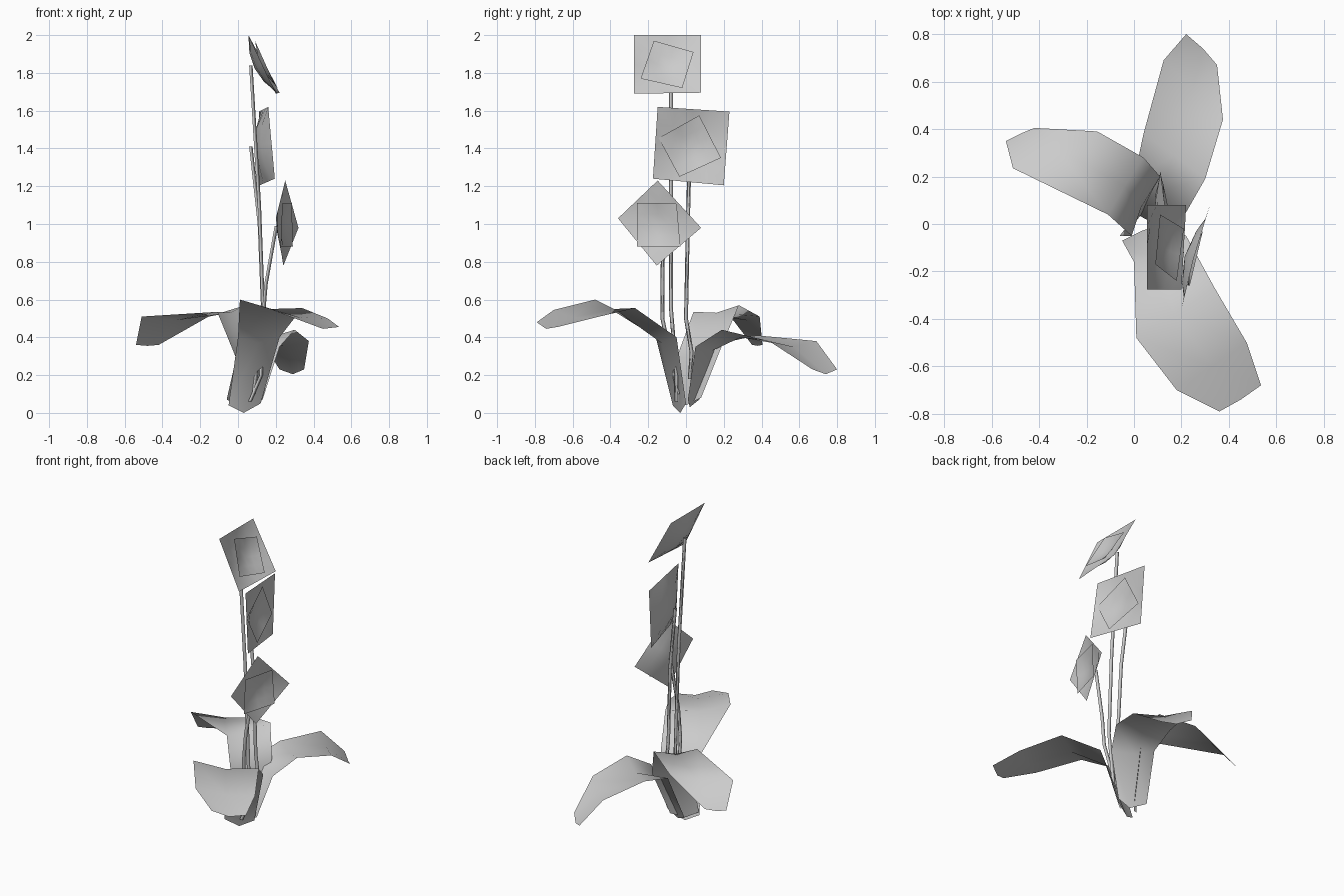
import bpy
from mathutils import Vector


def make(name, verts, faces):
    mesh = bpy.data.meshes.new(name)
    mesh.from_pydata([tuple(v) for v in verts], [], faces)
    mesh.update()
    mesh.shade_smooth()
    ob = bpy.data.objects.new(name, mesh)
    bpy.context.collection.objects.link(ob)
    return ob


def grid_faces(rows, cols):
    return [(r * cols + c, r * cols + c + 1, (r + 1) * cols + c + 1, (r + 1) * cols + c)
            for r in range(rows - 1) for c in range(cols - 1)]


def leaf(name, rows):
    """Folded strip: each row is left edge, midrib, right edge."""
    make(name, [p for row in rows for p in row], grid_faces(len(rows), 3))


def petals(name, corners, depth, n=4):
    """Cupped square sheet, hollowed towards -x."""
    a, b, c, d = (Vector(p) for p in corners)
    normal = (c - a).cross(d - b).normalized()
    if normal.x > 0:
        normal = -normal
    verts = []
    for i in range(n + 1):
        for j in range(n + 1):
            u, v = i / n, j / n
            p = a.lerp(b, u).lerp(d.lerp(c, u), v)
            verts.append(p + normal * depth * 16 * u * (1 - u) * v * (1 - v))
    make(name, verts, grid_faces(n + 1, n + 1))


def stem(name, path, radius=0.012):
    """Thin three-sided tube along a path."""
    offs = [Vector((1, 0, 0)), Vector((-0.5, 0.87, 0)), Vector((-0.5, -0.87, 0))]
    verts = [Vector(p) + o * radius for p in path for o in offs]
    faces = [(r * 3 + k, r * 3 + (k + 1) % 3, r * 3 + 3 + (k + 1) % 3, r * 3 + 3 + k)
             for r in range(len(path) - 1) for k in range(3)]
    make(name, verts, faces)


# Three arching leaves
leaf("front_leaf", [
    ((-.05, -.07, .04), (.03, -.03, 0), (.12, 0, .05)),
    ((0, -.16, .40), (.11, -.13, .37), (.22, -.05, .40)),
    ((.01, -.48, .60), (.17, -.38, .55), (.34, -.27, .555)),
    ((.18, -.70, .545), (.33, -.60, .505), (.475, -.50, .50)),
    ((.36, -.79, .48), (.45, -.74, .445), (.535, -.68, .455))])
leaf("back_leaf", [
    ((-.04, .07, .07), (.05, .02, .03), (.13, .01, .07)),
    ((0, .19, .37), (.11, .14, .33), (.22, .05, .35)),
    ((.04, .38, .41), (.17, .29, .40), (.30, .19, .44)),
    ((.125, .69, .38), (.25, .57, .35), (.375, .44, .38)),
    ((.22, .80, .23), (.29, .74, .205), (.35, .67, .23))])
leaf("left_leaf", [
    ((-.06, -.05, .07), (0, 0, .04), (.06, .08, .08)),
    ((-.01, -.05, .29), (.03, .07, .31), (.11, .20, .38)),
    ((-.11, .04, .535), (-.04, .16, .53), (.04, .28, .57)),
    ((-.51, .235, .51), (-.33, .32, .49), (-.155, .39, .51)),
    ((-.54, .35, .36), (-.48, .38, .355), (-.42, .405, .36))])

# Flower stems
stem("tall_stem", [(.06, -.05, .06), (.12, -.05, .2), (.13, -.08, .56),
                   (.11, -.08, 1.1), (.065, -.08, 1.84)])
stem("middle_stem", [(.07, .02, .18), (.13, .03, .32), (.13, 0, .5),
                     (.11, .01, 1.0), (.065, .02, 1.41)])
stem("short_stem", [(.08, -.04, .1), (.13, -.125, .5), (.145, -.125, .68),
                    (.2, -.12, .99)])

# Flowers: an outer square and a turned inner square
petals("top_flower_outer", [(.055, -.275, 2), (.055, .08, 2), (.22, .08, 1.695), (.2, -.275, 1.69)], .05)
petals("top_flower_inner", [(.09, -.17, 1.97), (.11, .04, 1.91), (.21, -.02, 1.72), (.18, -.24, 1.77)], .03)
petals("middle_flower_outer", [(.16, -.15, 1.62), (.11, .23, 1.595), (.115, .20, 1.205), (.195, -.175, 1.24)], .055)
petals("middle_flower_inner", [(.13, .07, 1.575), (.12, .185, 1.35), (.165, -.035, 1.25), (.165, -.145, 1.455)], .03)
petals("low_flower_outer", [(.25, -.15, 1.23), (.32, .08, .98), (.24, -.155, .78), (.2, -.36, 1.03)], .04)
petals("low_flower_inner", [(.235, -.26, 1.11), (.285, -.05, 1.11), (.29, -.03, .88), (.225, -.26, .88)], .025)
